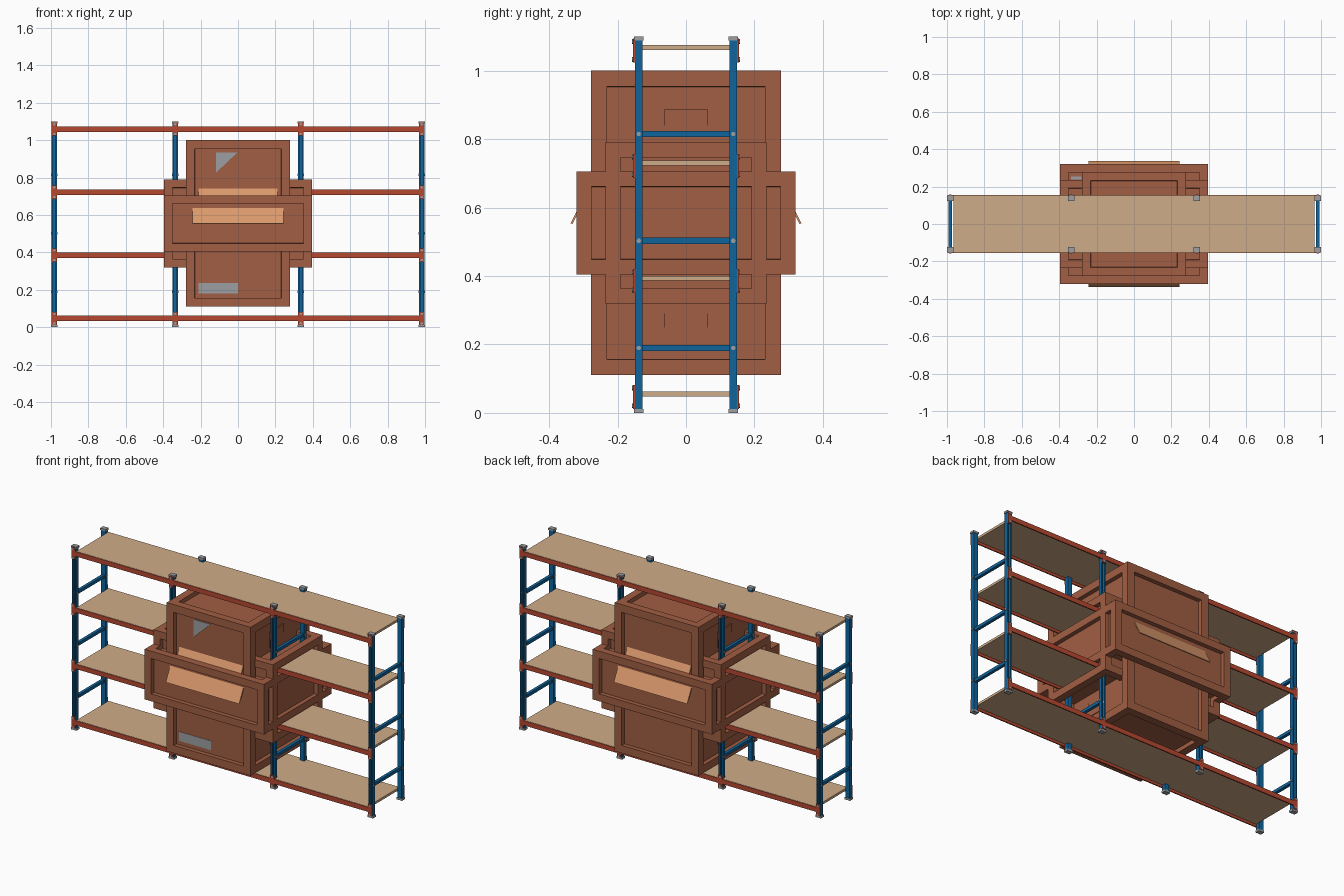
import bpy, bmesh, math
from mathutils import Vector, Matrix

if "Cube" in bpy.data.objects:
    bpy.data.objects.remove(bpy.data.objects["Cube"])


def srgb(r, g, b):
    f = lambda c: (c / 12.92 if c <= 0.04045 else ((c + 0.055) / 1.055) ** 2.4)
    return tuple(f(v / 255) for v in (r, g, b)) + (1,)


def material(name, *rgb):
    m = bpy.data.materials.new(name)
    m.diffuse_color = srgb(*rgb)
    m.use_nodes = True
    m.node_tree.nodes["Principled BSDF"].inputs["Base Color"].default_value = m.diffuse_color
    return m


BLUE = material("blue paint", 16, 101, 156)
RED = material("red beam paint", 182, 72, 48)
BOARD = material("shelf board", 207, 172, 137)
BROWN = material("brown crate", 161, 94, 67)
TAN = material("tan flap", 218, 153, 107)
GREY = material("grey metal", 156, 159, 162)


def finish(name, bm, mat):
    bmesh.ops.recalc_face_normals(bm, faces=bm.faces)
    me = bpy.data.meshes.new(name)
    bm.to_mesh(me)
    bm.free()
    me.materials.append(mat)
    ob = bpy.data.objects.new(name, me)
    bpy.context.collection.objects.link(ob)
    return ob


def add_box(bm, center, size):
    m = Matrix.Translation(center) @ Matrix.Diagonal((*size, 1))
    return bmesh.ops.create_cube(bm, size=1, matrix=m)


def boxes(name, mat, items):
    bm = bmesh.new()
    for center, size in items:
        add_box(bm, center, size)
    return finish(name, bm, mat)


def prism(bm, points, direction):
    f = bm.faces.new([bm.verts.new(p) for p in points])
    r = bmesh.ops.extrude_face_region(bm, geom=[f])
    bmesh.ops.translate(bm, vec=direction,
                        verts=[g for g in r["geom"] if isinstance(g, bmesh.types.BMVert)])


def add_bolt(bm, center, axis):
    rot = Vector((0, 0, 1)).rotation_difference(Vector(axis)).to_matrix().to_4x4()
    bmesh.ops.create_cone(bm, cap_ends=True, segments=6, radius1=0.007, radius2=0.007,
                          depth=0.008, matrix=Matrix.Translation(center) @ rot)


POST_X = (-0.982, -0.335, 0.335, 0.982)
LEVELS = (0.047, 0.385, 0.722, 1.059)
BRACES = (0.19, 0.503, 0.815)
PY = 0.138

# upright channel posts, open towards the outside
bm = bmesh.new()
for x in POST_X:
    for s in (-1, 1):
        w, o, i, t = 0.014, 0.149, 0.127, 0.004
        prof = [(-w, o), (-w, i), (w, i), (w, o), (w - 0.008, o), (w - 0.008, o - t),
                (w - t, o - t), (w - t, i + t), (t - w, i + t), (t - w, o - t),
                (0.008 - w, o - t), (0.008 - w, o)]
        prism(bm, [(x + a, s * b, 0.004) for a, b in prof], (0, 0, 1.092))
finish("upright_posts", bm, BLUE)

# cross braces joining front and back posts
boxes("cross_braces", BLUE, [((x, 0, z), (0.018, 0.256, 0.018)) for x in POST_X for z in BRACES])

# end caps and feet
boxes("post_caps_and_feet", GREY, [((x, s * PY, z), (0.036, 0.028, 0.012))
                                   for x in POST_X for s in (-1, 1) for z in (0.006, 1.094)])

# long beams and their end brackets
boxes("long_beams", RED, [((0, s * 0.1515, z), (1.95, 0.007, 0.028))
                          for s in (-1, 1) for z in LEVELS])
boxes("beam_brackets", RED, [((x, s * 0.152, z), (0.026, 0.006, 0.07))
                             for x in POST_X for s in (-1, 1) for z in LEVELS])

# bolts on brackets and braces
bm = bmesh.new()
for x in POST_X:
    for s in (-1, 1):
        for z in LEVELS:
            for d in (-0.026, 0.026):
                add_bolt(bm, (x, s * 0.154, z + d), (0, 1, 0))
        for z in BRACES:
            for side in (-1, 1):
                add_bolt(bm, (x + side * 0.014, s * PY, z), (1, 0, 0))
finish("bolts", bm, GREY)

# shelf boards
boxes("shelf_boards", BOARD, [((0, 0, z + 0.0085), (1.93, 0.304, 0.014)) for z in LEVELS])

# three crossing crates with sunken panels on every face
CZ = 0.555
DEPTH = 0.025
for name, size, rim in (("tall_crate", (0.556, 0.556, 0.89), 0.066),
                        ("flat_crate", (0.79, 0.64, 0.30), 0.062),
                        ("long_crate", (0.79, 0.47, 0.47), 0.062)):
    bm = bmesh.new()
    add_box(bm, (0, 0, CZ), size)
    faces = bm.faces[:]
    bmesh.ops.inset_individual(bm, faces=faces, thickness=rim, depth=0)
    bmesh.ops.inset_individual(bm, faces=faces, thickness=0.0005, depth=-DEPTH)
    finish(name, bm, BROWN)

# raised side plates on the tall crate panels
px = 0.278 - DEPTH
boxes("side_plates", BROWN, [((s * px, 0, z), (w, 0.13, h)) for s in (-1, 1)
                             for z, h, w in ((0.838, 0.096, 0.008), (0.863, 0.046, 0.014),
                                             (0.265, 0.11, 0.008), (0.27, 0.04, 0.014))])

# tilted flaps hinged at the top of the front and back panels
bm = bmesh.new()
for s in (-1, 1):
    for half, y, z in ((0.243, 0.294, 0.64), (0.212, 0.252, 0.745)):
        sec = [(y, z), (y + 0.043, z - 0.086), (y + 0.038, z - 0.088), (y - 0.005, z - 0.002)]
        prism(bm, [(-half, s * a, b) for a, b in sec], (2 * half, 0, 0))
finish("tilted_flaps", bm, TAN)

# grey labels on the panels
ly = -0.278 + DEPTH
boxes("grey_labels", GREY, [((-0.106, ly, 0.208), (0.21, 0.004, 0.055)),
                            ((-0.308, 0.246, 0.705 - DEPTH), (0.055, 0.018, 0.004))])
bm = bmesh.new()
prism(bm, [(-0.117, ly + 0.001, 0.933), (-0.005, ly + 0.001, 0.933), (-0.117, ly + 0.001, 0.827)],
      (0, -0.003, 0))
finish("corner_label", bm, GREY)
